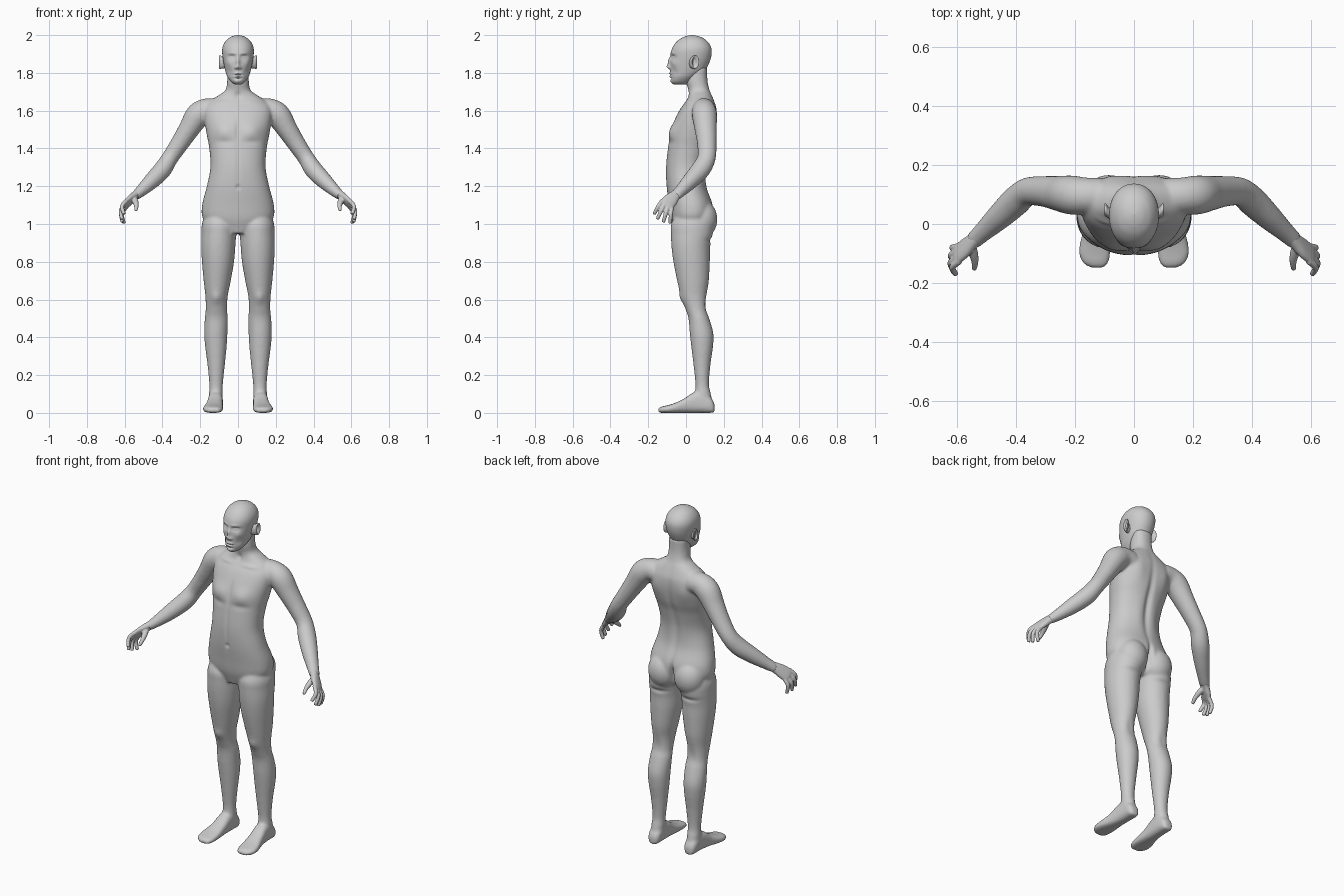
import bpy, bmesh, math
from mathutils import Vector


def spline(secs, k):
    """Catmull-Rom interpolation of section tuples."""
    out, n = [], len(secs)
    for i in range(n - 1):
        a, b, c, d = secs[max(i - 1, 0)], secs[i], secs[i + 1], secs[min(i + 2, n - 1)]
        for j in range(k):
            t = j / k
            out.append([.5 * (2 * q + (r - p) * t + (2 * p - 5 * q + 4 * r - s) * t * t
                              + (3 * q - p - 3 * r + s) * t ** 3) for p, q, r, s in zip(a, b, c, d)])
    return out + [list(secs[-1])]


def loft(bm, secs, k=6, n=32, side=(1, 0, 0), tangent=None, power=2.0, mirror=False):
    """Skin rings (x, y, z, ru, rv) along a path, optionally on both sides."""
    rows = spline(secs, k)
    pts = [Vector(r[:3]) for r in rows]
    for sx in ((1, -1) if mirror else (1,)):
        rings = []
        for i, r in enumerate(rows):
            t = Vector(tangent) if tangent else (pts[min(i + 1, len(pts) - 1)] - pts[max(i - 1, 0)]).normalized()
            u = Vector(side)
            u = (u - t * u.dot(t)).normalized()
            v = t.cross(u)
            ring = []
            for j in range(n):
                c, s = math.cos(math.tau * j / n), math.sin(math.tau * j / n)
                e = 2 / power
                p = (pts[i] + u * r[3] * math.copysign(abs(c) ** e, c)
                     + v * r[4] * math.copysign(abs(s) ** e, s))
                ring.append(bm.verts.new((p.x * sx, p.y, p.z)))
            rings.append(ring)
        for a, b in zip(rings, rings[1:]):
            for j in range(n):
                bm.faces.new((a[j], a[(j + 1) % n], b[(j + 1) % n], b[j]))
        bm.faces.new(rings[0])
        bm.faces.new(rings[-1])


def level(rows):
    """Horizontal sections from (z, x min, x max, y front, y back)."""
    return [((a + b) / 2, (f + k) / 2, z, (b - a) / 2, (k - f) / 2) for z, a, b, f, k in rows]


def ball(bm, c, r):
    for sx in (1, -1):
        g = bmesh.ops.create_uvsphere(bm, u_segments=32, v_segments=20, radius=1)
        for v in g["verts"]:
            v.co = (sx * (c[0] + v.co.x * r[0]), c[1] + v.co.y * r[1], c[2] + v.co.z * r[2])


def finish(bm, name, voxel=0, smooth=0, bumps=()):
    """Make the object, fuse its parts, then press soft bumps into it (mirrored)."""
    bmesh.ops.recalc_face_normals(bm, faces=bm.faces)
    me = bpy.data.meshes.new(name)
    bm.to_mesh(me)
    bm.free()
    ob = bpy.data.objects.new(name, me)
    bpy.context.collection.objects.link(ob)
    if voxel:
        m = ob.modifiers.new("fuse", 'REMESH')
        m.mode, m.voxel_size = 'VOXEL', voxel
        m = ob.modifiers.new("soften", 'SMOOTH')
        m.factor, m.iterations = .5, smooth
        dg = bpy.context.evaluated_depsgraph_get()
        ob.data = bpy.data.meshes.new_from_object(ob.evaluated_get(dg))
        ob.modifiers.clear()
    for v in ob.data.vertices:
        x, y, z = abs(v.co.x), v.co.y, v.co.z
        move = 0
        for cx, cy, cz, rx, ry, rz, dy in bumps:
            d = ((x - cx) / rx) ** 2 + ((y - cy) / ry) ** 2 + ((z - cz) / rz) ** 2
            if d < 9:
                move += dy * math.exp(-d)
        v.co.y += move
        v.co.z = max(v.co.z, 0)
    ob.data.polygons.foreach_set("use_smooth", [True] * len(ob.data.polygons))
    ob.data.update()
    return ob


# torso and neck
body = bmesh.new()
torso = [(.95, .07, -.055, .08), (.98, .13, -.065, .12), (1.03, .186, -.08, .14), (1.1, .19, -.09, .142),
         (1.2, .165, -.103, .108), (1.3, .146, -.106, .103), (1.4, .152, -.096, .125), (1.47, .165, -.085, .148),
         (1.55, .178, -.06, .162), (1.61, .178, -.03, .162), (1.65, .15, .0, .15), (1.68, .105, .012, .138),
         (1.71, .066, .012, .125), (1.76, .057, .002, .114), (1.83, .055, .02, .112)]
loft(body, level([(z, -w, w, f, b) for z, w, f, b in torso]), tangent=(0, 0, 1), power=2.25, n=48)

# legs
leg = [(1.06, .04, .17, -.05, .12), (1.0, .012, .191, -.078, .14), (.95, .01, .194, -.08, .142),
       (.88, .014, .195, -.077, .128), (.8, .021, .191, -.067, .126), (.7, .038, .182, -.047, .121),
       (.62, .054, .173, -.028, .11), (.55, .058, .171, -.003, .11), (.5, .054, .176, .013, .124),
       (.42, .056, .179, .02, .145), (.35, .06, .174, .028, .143), (.25, .07, .161, .04, .129),
       (.15, .08, .152, .05, .122), (.1, .08, .154, .045, .132), (.04, .082, .154, .03, .142)]
loft(body, level(leg), tangent=(0, 0, -1), mirror=True)

# buttocks
ball(body, (.085, .085, 1.025), (.088, .081, .1))

# feet: (y, x centre, half width, top height)
foot = [(.152, .118, .018, .045), (.135, .118, .034, .075), (.09, .118, .038, .11), (.04, .12, .04, .108),
        (-.01, .124, .044, .076), (-.06, .13, .052, .052), (-.1, .133, .053, .04), (-.13, .13, .044, .033),
        (-.147, .125, .025, .025)]
loft(body, [(x, y, h / 2, w, h / 2) for y, x, w, h in foot], tangent=(0, -1, 0), power=2.7, mirror=True)

# arms
arm = [(.11, .095, 1.605, .058, .058), (.165, .095, 1.603, .062, .062), (.212, .098, 1.575, .066, .066),
       (.258, .104, 1.505, .059, .056), (.305, .11, 1.432, .052, .049), (.36, .109, 1.35, .048, .044),
       (.4, .077, 1.288, .051, .048), (.455, .025, 1.23, .044, .043), (.51, -.026, 1.178, .034, .032),
       (.545, -.058, 1.148, .03, .024)]
loft(body, arm, side=(0, 1, 0), mirror=True)

finish(body, "body", .007, 9, [
    (.08, -.085, 1.495, .06, .06, .045, -.016),    # chest muscles
    (.075, -.09, 1.435, .05, .05, .018, .005),     # lower chest edge
    (0, -.09, 1.5, .012, .06, .06, .006),          # breastbone groove
    (0, -.1, 1.3, .01, .05, .13, .004),            # belly midline
    (0, -.1, 1.195, .009, .04, .011, .008),        # navel
    (.09, .0, 1.645, .06, .03, .01, -.006),        # collarbones
    (0, .01, 1.68, .014, .03, .018, .008),         # throat notch
    (0, .13, 1.38, .018, .06, .2, -.013),          # spine groove
    (.095, .16, 1.54, .045, .05, .07, .009),       # shoulder blades
    (.05, .11, 1.3, .03, .05, .1, .004),           # lower back muscles
    (0, .14, 1.02, .011, .06, .07, -.035),         # cleft between buttocks
    (.1, .13, .915, .06, .04, .012, -.008),        # fold below buttocks
    (.114, -.02, .61, .025, .04, .03, -.008),      # kneecaps
    (.115, .11, .57, .025, .04, .05, -.006),       # hollows of the knees
])

# hands: flat palm, four curled fingers and a thumb
hand = bmesh.new()
across = Vector((0, .84, -.54))
palm = [(.515, -.031, 1.173, .026, .024), (.545, -.058, 1.15, .029, .021), (.572, -.082, 1.126, .038, .018),
        (.597, -.103, 1.102, .039, .014), (.605, -.11, 1.092, .034, .009)]
loft(hand, palm, side=across, power=2.3, mirror=True)
tips = [(.604, -.168, 1.055), (.615, -.15, 1.029), (.613, -.119, 1.013), (.604, -.084, 1.007)]
for off, tip in zip((-.03, -.01, .01, .029), tips):
    root = Vector((.59, -.1, 1.108)) + across * off
    tip = Vector(tip)
    mid = (root + tip) / 2 + Vector((.017, 0, .004))
    end = tip + (tip - mid) * .06
    loft(hand, [(*root, .0115, .0115), (*mid, .011, .011), (*tip, .0095, .0095), (*end, .005, .005)],
         n=14, side=across, mirror=True)
thumb = [(.552, -.068, 1.14, .016, .016), (.543, -.1, 1.118, .016, .015), (.538, -.128, 1.096, .012, .012),
         (.54, -.15, 1.075, .009, .009), (.541, -.155, 1.07, .005, .005)]
loft(hand, thumb, n=14, mirror=True)
finish(hand, "hands", .004, 3)

# head with sculpted face
head = bmesh.new()
skull = [(1.738, .012, -.06, .0), (1.742, .024, -.07, .012), (1.755, .04, -.079, .03), (1.78, .057, -.081, .06),
         (1.81, .067, -.083, .098), (1.84, .074, -.084, .117), (1.88, .081, -.082, .132), (1.92, .084, -.077, .136),
         (1.95, .077, -.062, .126), (1.975, .06, -.038, .104), (1.99, .039, -.012, .078), (1.997, .021, .01, .055),
         (2.0, .003, .03, .036)]
loft(head, level([(z, -w, w, f, b) for z, w, f, b in skull]), k=10, n=144, tangent=(0, 0, 1), power=2.12)
finish(head, "head", 0, 0, [
    (0, -.085, 1.858, .010, .04, .026, -.013),     # nose bridge
    (0, -.09, 1.832, .012, .04, .011, -.014),      # nose tip
    (.013, -.085, 1.827, .007, .04, .007, -.007),  # nostrils
    (.033, -.072, 1.884, .019, .04, .012, .013),   # eye sockets
    (.033, -.07, 1.882, .012, .04, .006, -.007),   # eyelids
    (.03, -.075, 1.903, .024, .04, .008, -.004),   # brows
    (.05, -.055, 1.85, .016, .04, .016, -.005),    # cheekbones
    (.045, -.06, 1.805, .014, .04, .02, .005),     # cheek hollows
    (0, -.085, 1.797, .018, .04, .006, -.008),     # upper lip
    (0, -.085, 1.781, .016, .04, .006, -.008),     # lower lip
    (0, -.085, 1.789, .022, .04, .0025, .006),     # mouth line
    (0, -.08, 1.77, .02, .04, .005, .004),         # groove over chin
    (0, -.08, 1.755, .018, .04, .01, -.004),       # chin
])

# ears
ears = bmesh.new()
ear = [(.07, .034, 1.853, .02, .03), (.084, .038, 1.855, .018, .031), (.094, .046, 1.857, .022, .036),
       (.1, .05, 1.858, .019, .033), (.099, .047, 1.858, .014, .026), (.09, .043, 1.857, .007, .014)]
loft(ears, ear, side=(0, 1, 0), tangent=(1, 0, 0), mirror=True)
finish(ears, "ears")
